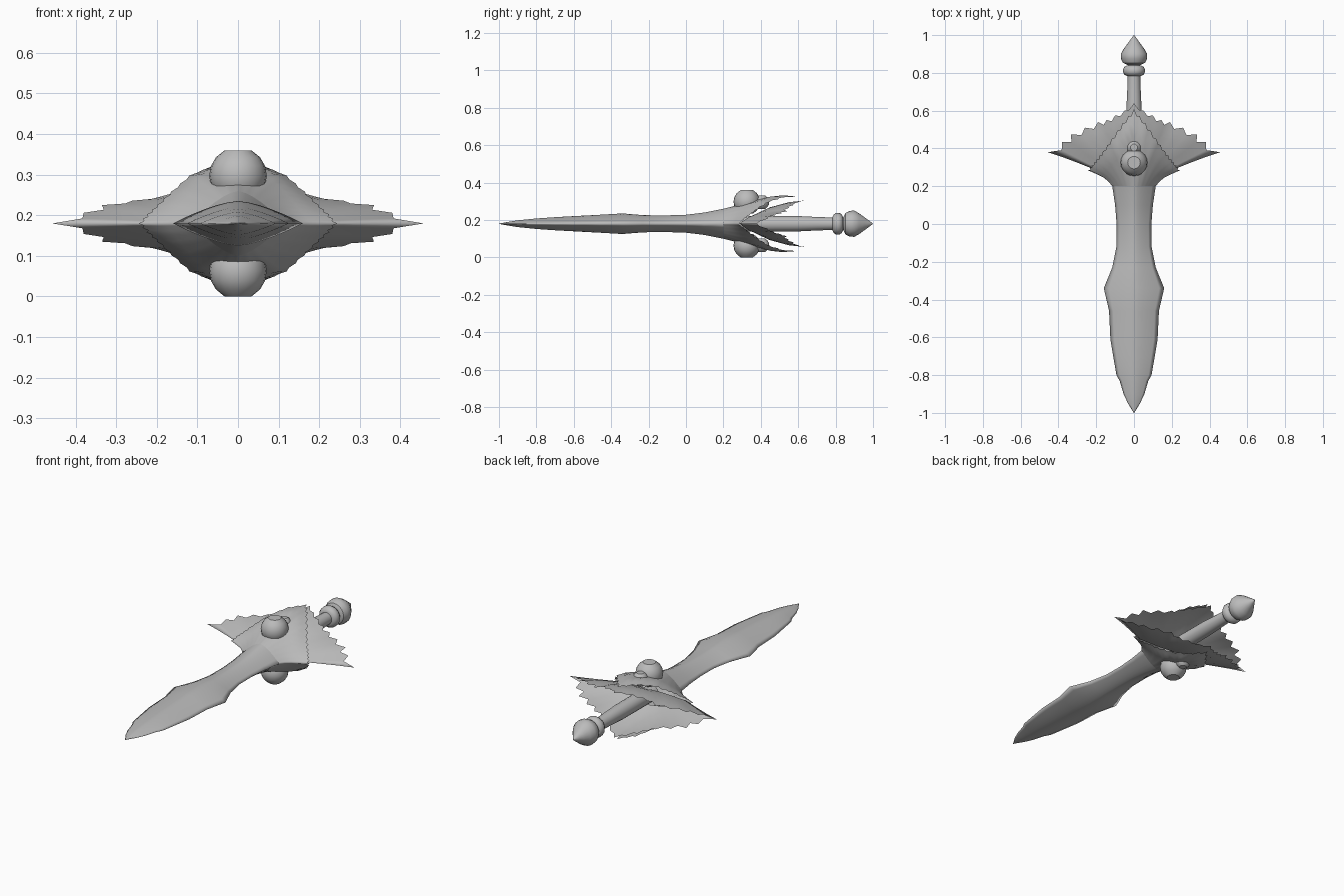
import bpy, bmesh, math
from mathutils import Vector

if "Cube" in bpy.data.objects:
    bpy.data.objects.remove(bpy.data.objects["Cube"])

MID = 0.18  # height of the sword's centre plane
steel = bpy.data.materials.new("grey_steel")
steel.diffuse_color = (0.5, 0.5, 0.5, 1)
steel.use_nodes = True
steel.node_tree.nodes["Principled BSDF"].inputs["Base Color"].default_value = steel.diffuse_color


def sample(pts, t):
    """Point at t (0..1) along evenly spaced control points."""
    f = t * (len(pts) - 1)
    i = min(int(f), len(pts) - 2)
    return Vector(pts[i]).lerp(Vector(pts[i + 1]), f - i)


def grid_object(name, rows, axes, close=False, angle=35):
    """Skin rows of points, then mirror across the chosen axes."""
    bm = bmesh.new()
    vs = [[bm.verts.new(p) for p in row] for row in rows]
    n = len(rows[0])
    for a, b in zip(vs, vs[1:]):
        for i in range(n if close else n - 1):
            j = (i + 1) % n
            bm.faces.new((a[i], a[j], b[j], b[i]))
    if close:
        bm.faces.new(vs[0])
        bm.faces.new(vs[-1])
    bmesh.ops.remove_doubles(bm, verts=bm.verts, dist=0.0001)
    if close:
        bmesh.ops.recalc_face_normals(bm, faces=bm.faces)
    me = bpy.data.meshes.new(name)
    bm.to_mesh(me)
    bm.free()
    me.materials.append(steel)
    ob = bpy.data.objects.new(name, me)
    bpy.context.collection.objects.link(ob)
    ob.location.z = MID
    bpy.ops.object.select_all(action='DESELECT')
    ob.select_set(True)
    bpy.context.view_layer.objects.active = ob
    bpy.ops.object.shade_smooth_by_angle(angle=math.radians(angle))
    if any(axes):
        m = ob.modifiers.new("mirror", 'MIRROR')
        m.use_axis = axes
        m.merge_threshold = 0.0005
    return ob


def section(y, w, h, n=6):
    """Upper right quarter of a lens shaped cross-section."""
    return [(w * i / n, y, h * (1 - (i / n) ** 1.5)) for i in range(n + 1)]


def patch(start, rim, centre, edge, nu, nv, tooth):
    """Blend four border curves into a sheet with a toothed rim."""
    rows = []
    for k in range(nv + 1):
        row = []
        for i in range(nu + 1):
            u = i / nu
            v = k / nv * (1 - (tooth(u) if i % 2 else 0))
            s, r = sample(start, u), sample(rim, u)
            c, e = sample(centre, v), sample(edge, v)
            corner = ((1 - u) * ((1 - v) * Vector(start[0]) + v * Vector(rim[0]))
                      + u * ((1 - v) * Vector(start[-1]) + v * Vector(rim[-1])))
            row.append((1 - v) * s + v * r + (1 - u) * c + u * e - corner)
        rows.append(row)
    return rows


def lathe(name, profile, origin, along_y, axes, seg=20):
    """Spin (position, radius) pairs around the y or z axis."""
    rows = []
    for t, r in profile:
        row = []
        for i in range(seg):
            a = 2 * math.pi * i / seg
            c, s = r * math.cos(a), r * math.sin(a)
            p = Vector((c, t, s)) if along_y else Vector((c, s, t))
            row.append(p + Vector(origin))
        rows.append(row)
    return grid_object(name, rows, axes, close=True)


XZ = (True, False, True)

# Blade: y, half width, half thickness
blade = [(-1, 0.001, 0.001), (-0.95, 0.032, 0.01), (-0.9, 0.055, 0.018), (-0.83, 0.076, 0.025),
         (-0.8, 0.093, 0.028), (-0.7, 0.11, 0.035), (-0.61, 0.125, 0.04),
         (-0.46, 0.132, 0.048), (-0.34, 0.16, 0.055), (-0.23, 0.115, 0.046),
         (-0.12, 0.093, 0.044), (0, 0.092, 0.048), (0.1, 0.1, 0.06), (0.2, 0.115, 0.08)]
grid_object("blade", [section(*b) for b in blade], XZ)

# Guard collar: upper leaf flaring out of the blade
grid_object("guard_leaf", patch(
    start=section(0.2, 0.115, 0.08),
    rim=[(0, 0.61, 0.145), (0.06, 0.535, 0.143), (0.12, 0.45, 0.118),
         (0.165, 0.385, 0.078), (0.2, 0.34, 0.045), (0.225, 0.31, 0.022), (0.245, 0.285, 0)],
    centre=[(0, 0.2, 0.08), (0, 0.3, 0.105), (0, 0.4, 0.128), (0, 0.51, 0.152), (0, 0.61, 0.145)],
    edge=[(0.115, 0.2, 0), (0.135, 0.225, 0), (0.16, 0.245, 0), (0.2, 0.265, 0), (0.245, 0.285, 0)],
    nu=24, nv=8, tooth=lambda u: 0.05), XZ)

# Guard wings: spiked sheet under the leaf
grid_object("guard_wing", patch(
    start=[(0, 0.36, 0.045), (0.1, 0.34, 0.038), (0.2, 0.285, 0)],
    rim=[(0, 0.64, 0.125), (0.05, 0.60, 0.115), (0.1, 0.575, 0.1), (0.145, 0.55, 0.085),
         (0.19, 0.54, 0.066), (0.26, 0.51, 0.056), (0.335, 0.475, 0.045),
         (0.38, 0.435, 0.026), (0.457, 0.38, 0)],
    centre=[(0, 0.36, 0.045), (0, 0.45, 0.088), (0, 0.55, 0.115), (0, 0.64, 0.125)],
    edge=[(0.2, 0.285, 0), (0.3, 0.325, 0), (0.38, 0.355, 0), (0.457, 0.38, 0)],
    nu=16, nv=6, tooth=lambda u: 0.05 + 0.13 * u), XZ)

# Grip, ring and pommel
lathe("grip", [(0.3, 0.042), (0.6, 0.041), (0.7, 0.036), (0.79, 0.033), (0.85, 0.033)],
      (0, 0, 0), True, (False,) * 3)
lathe("grip_ring", [(0.783, 0.036), (0.79, 0.05), (0.803, 0.058), (0.82, 0.058),
                    (0.833, 0.05), (0.84, 0.036)], (0, 0, 0), True, (False,) * 3)
lathe("pommel", [(0.842, 0.036), (0.853, 0.058), (0.875, 0.069), (0.9, 0.07), (0.925, 0.056),
                 (0.955, 0.034), (0.98, 0.016), (1.0, 0.001)], (0, 0, 0), True, (False,) * 3)


# Round studs on both faces of the guard
def stud(name, y, z, r):
    angles = [math.radians(a) for a in (-62, -40, -20, 0, 20, 40, 62)]
    lathe(name, [(r * math.sin(a), r * math.cos(a)) for a in angles],
          (0, y, z), False, (False, False, True))


stud("large_stud", 0.325, 0.117, 0.071)
stud("small_stud", 0.405, 0.115, 0.04)
